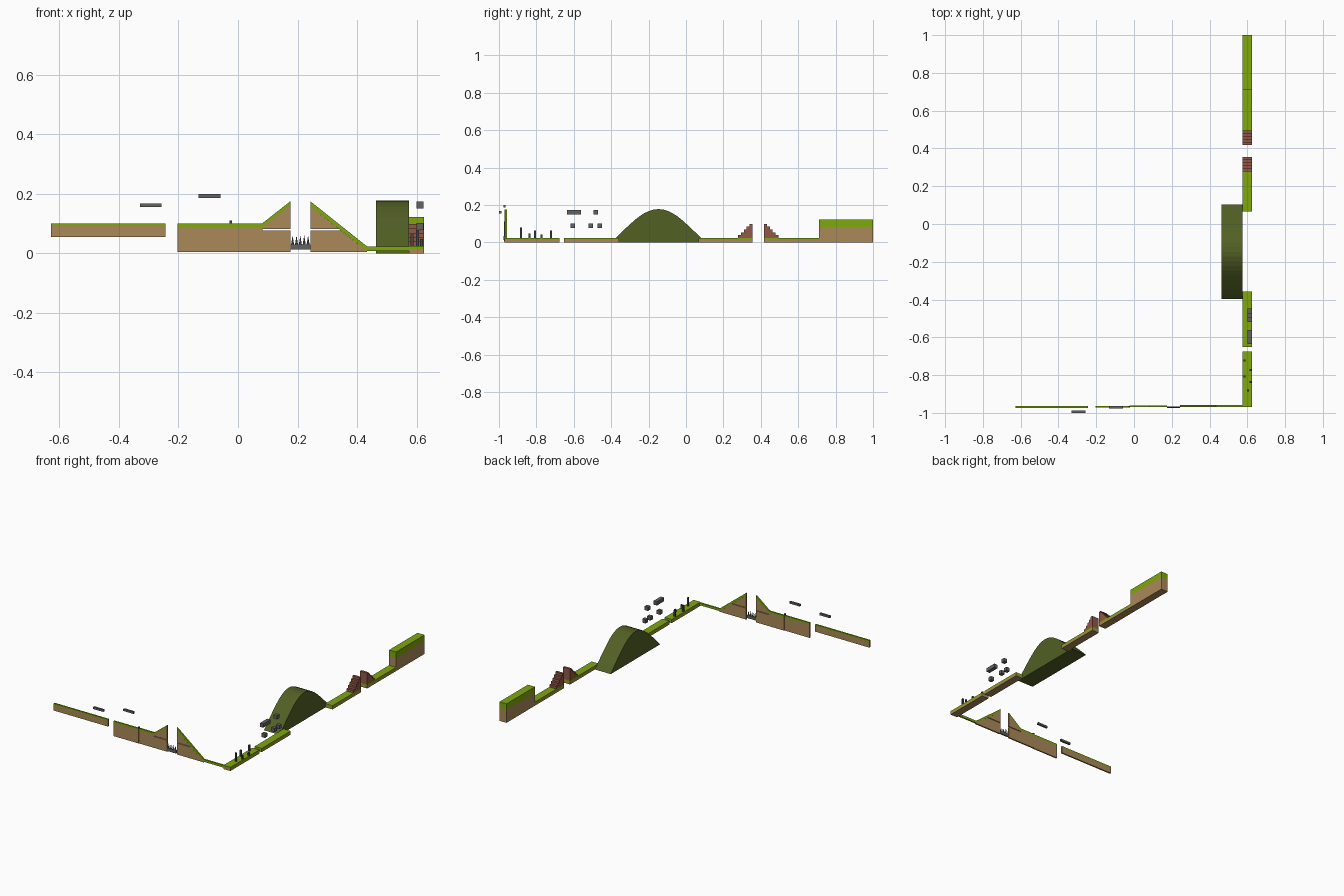
import bpy, bmesh, math

if "Cube" in bpy.data.objects:
    bpy.data.objects.remove(bpy.data.objects["Cube"])


def mat(name, r, g, b):
    lin = [((c / 255 + 0.055) / 1.055) ** 2.4 if c > 10 else c / 255 / 12.92 for c in (r, g, b)]
    m = bpy.data.materials.new(name)
    m.diffuse_color = (*lin, 1)
    m.use_nodes = True
    m.node_tree.nodes["Principled BSDF"].inputs["Base Color"].default_value = m.diffuse_color
    return m


GRASS = mat("grass_green", 128, 168, 14)
EARTH = mat("earth_brown", 170, 137, 90)
OLIVE = mat("hill_olive", 82, 96, 36)
STONE = mat("stone_grey", 98, 98, 98)
DARK = mat("peg_grey", 70, 70, 70)
BRICK = mat("brick_red", 146, 88, 70)


def prism(name, pts, axis, a, b, m):
    """Extrude a 2D outline: axis 'y' takes (x, z) points, axis 'x' takes (y, z) points."""
    def place(p, d):
        return (p[0], d, p[1]) if axis == 'y' else (d, p[0], p[1])
    bm = bmesh.new()
    lo = [bm.verts.new(place(p, a)) for p in pts]
    hi = [bm.verts.new(place(p, b)) for p in pts]
    bm.faces.new(lo)
    bm.faces.new(hi[::-1])
    n = len(pts)
    for i in range(n):
        bm.faces.new((lo[i], hi[i], hi[(i + 1) % n], lo[(i + 1) % n]))
    bmesh.ops.recalc_face_normals(bm, faces=bm.faces)
    me = bpy.data.meshes.new(name)
    bm.to_mesh(me)
    bm.free()
    me.materials.append(m)
    ob = bpy.data.objects.new(name, me)
    bpy.context.collection.objects.link(ob)
    return ob


def box(name, x0, x1, y0, y1, z0, z1, m):
    return prism(name, [(x0, z0), (x1, z0), (x1, z1), (x0, z1)], 'y', y0, y1, m)


def platform(name, x0, x1, y0, y1, z0, zm, z1):
    box(name + "_earth", x0, x1, y0, y1, z0, zm, EARTH)
    box(name + "_grass", x0, x1, y0, y1, zm, z1, GRASS)


# Front run: thin raised platforms
platform("left_ledge", -0.628, -0.243, -0.973, -0.963, 0.055, 0.092, 0.101)
platform("middle_ledge", -0.204, -0.025, -0.972, -0.963, 0.004, 0.089, 0.101)
box("ramp_approach_earth", -0.025, 0.082, -0.970, -0.960, 0.004, 0.089, EARTH)
box("ramp_approach_grass", -0.025, 0.082, -0.970, -0.960, 0.089, 0.101, GRASS)

# Take-off ramp, split by a fine gap
Y = (-0.970, -0.960)
box("up_ramp_base", 0.082, 0.176, *Y, 0.004, 0.077, EARTH)
prism("up_ramp_wedge", [(0.082, 0.081), (0.176, 0.081), (0.176, 0.161), (0.082, 0.089)], 'y', *Y, EARTH)
prism("up_ramp_grass", [(0.082, 0.089), (0.176, 0.161), (0.176, 0.175), (0.082, 0.101)], 'y', *Y, GRASS)

# Landing ramp
Y = (-0.968, -0.958)
prism("down_ramp_base", [(0.243, 0.004), (0.434, 0.004), (0.434, 0.008), (0.345, 0.077), (0.243, 0.077)], 'y', *Y, EARTH)
prism("down_ramp_wedge", [(0.243, 0.081), (0.340, 0.081), (0.243, 0.157)], 'y', *Y, EARTH)
prism("down_ramp_grass", [(0.434, 0.008), (0.434, 0.023), (0.243, 0.175), (0.243, 0.157)], 'y', *Y, GRASS)
box("corner_strip", 0.434, 0.575, *Y, 0.008, 0.023, GRASS)

# Spike pit between the ramps
box("spike_base", 0.176, 0.243, -0.975, -0.965, 0.012, 0.030, STONE)
for i in range(5):
    cx = 0.1835 + 0.013 * i
    bpy.ops.mesh.primitive_cone_add(vertices=8, radius1=0.005, radius2=0, depth=0.03,
                                    location=(cx, -0.970, 0.045))
    bpy.context.object.name = f"spike_{i}"
    bpy.context.object.data.materials.append(STONE)

# Floating planks and a small peg
box("floating_plank_left", -0.330, -0.257, -1.0, -0.987, 0.155, 0.168, STONE)
box("floating_plank_right", -0.132, -0.059, -0.976, -0.964, 0.186, 0.199, STONE)
box("ledge_peg", -0.029, -0.021, -0.972, -0.964, 0.101, 0.111, DARK)

# Side run: low platforms and the tall end block
X0, X1 = 0.575, 0.625
for i, (a, b) in enumerate([(-0.970, -0.676), (-0.652, -0.358), (0.066, 0.355), (0.418, 0.712)]):
    platform(f"path_{i}", X0, X1, a, b, 0.0, 0.012, 0.024)
platform("end_block", X0, X1, 0.712, 1.0, 0.0, 0.082, 0.122)

# Pegs on the first path
for i, (x, y, h) in enumerate([(0.603, -0.882, 0.079), (0.617, -0.836, 0.048), (0.585, -0.808, 0.063),
                               (0.617, -0.773, 0.042), (0.585, -0.722, 0.063)]):
    box(f"path_peg_{i}", x - 0.005, x + 0.005, y - 0.005, y + 0.005, 0.024, h, DARK)

# Floating blocks
for i, (a, b, z) in enumerate([(-0.635, -0.562, 0.150), (-0.495, -0.471, 0.150), (-0.618, -0.594, 0.078),
                               (-0.520, -0.496, 0.078), (-0.472, -0.448, 0.078)]):
    box(f"floating_block_{i}", 0.600, 0.624, a, b, z, z + 0.024, STONE)

# Brick stairs facing each other across a gap
for name, tall, sign in (("near_stairs", 0.355, -1), ("far_stairs", 0.418, 1)):
    pts = [(tall, 0.024)]
    for k in range(5):
        z = 0.024 + 0.075 * (5 - k) / 5
        pts += [(tall + sign * 0.0152 * k, z), (tall + sign * 0.0152 * (k + 1), z)]
    pts.append((tall + sign * 0.076, 0.024))
    prism(name, pts, 'x', X0, X1, BRICK)

# Rounded hill behind the path
half = [(0, 1), (0.1, 0.988), (0.2, 0.945), (0.3, 0.88), (0.4, 0.79), (0.5, 0.68),
        (0.6, 0.555), (0.7, 0.425), (0.8, 0.29), (0.9, 0.15), (1, 0)]
pts = [(-0.1475 - 0.25 * t, 0.178 * h) for t, h in reversed(half)]
pts += [(-0.1475 + 0.25 * t, 0.178 * h) for t, h in half[1:]]
prism("hill", pts, 'x', 0.463, 0.575, OLIVE)
